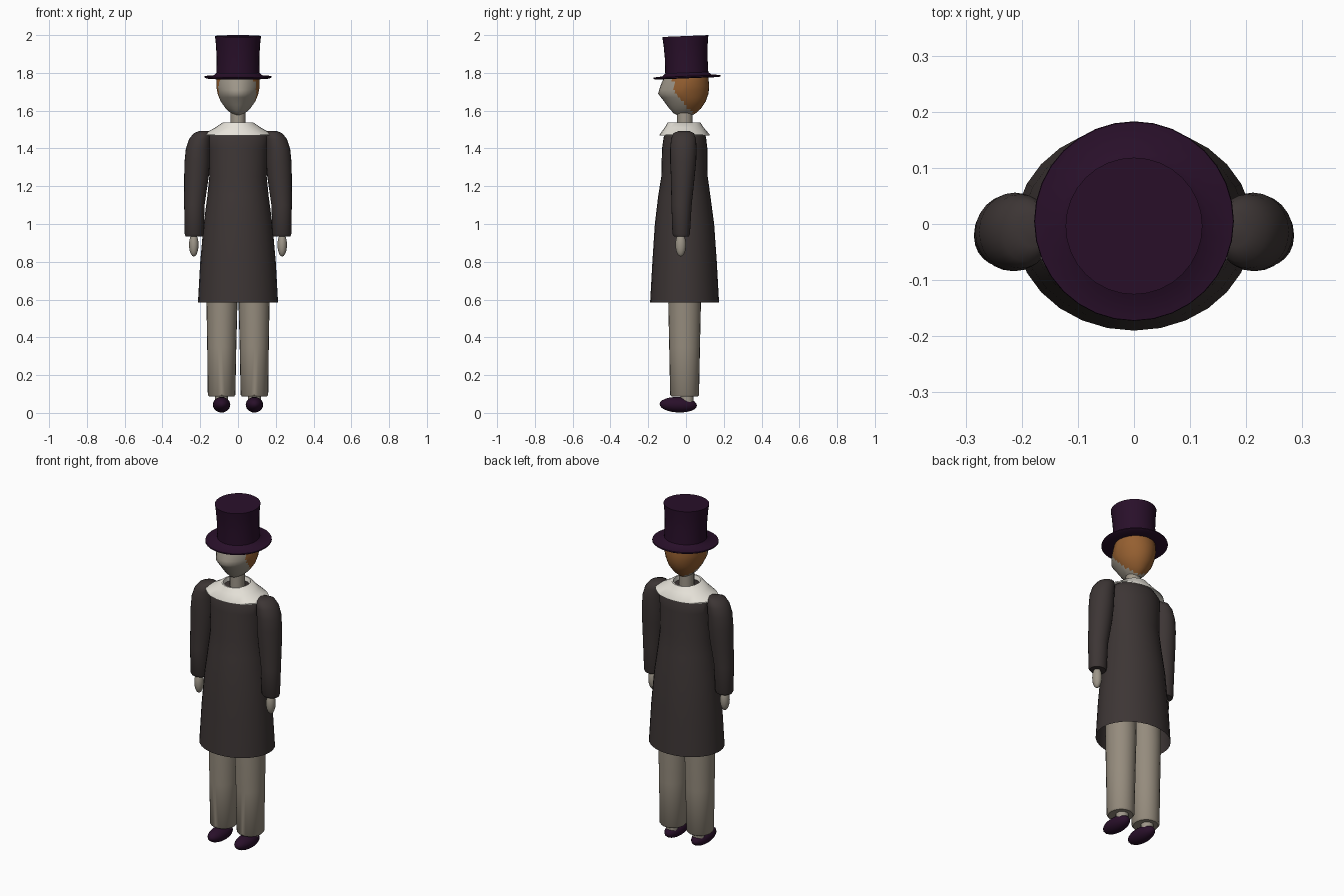
import bpy, bmesh
from math import sin, cos, pi, radians
from mathutils import Matrix, Vector

cube = bpy.data.objects.get("Cube")
if cube:
    bpy.data.objects.remove(cube, do_unlink=True)


def material(name, rgb):
    m = bpy.data.materials.new(name)
    m.use_nodes = True
    m.diffuse_color = (*rgb, 1)
    for node in m.node_tree.nodes:
        if node.type == 'BSDF_PRINCIPLED':
            node.inputs["Base Color"].default_value = (*rgb, 1)
            node.inputs["Roughness"].default_value = 0.8
    return m


PLUM = material("dark plum", (0.022, 0.005, 0.023))
COAT = material("charcoal brown", (0.046, 0.036, 0.035))
CREAM = material("cream white", (0.80, 0.77, 0.70))
TROUSER = material("warm grey", (0.30, 0.26, 0.205))
SKIN = material("pale skin", (0.34, 0.305, 0.25))
HAIR = material("ginger", (0.30, 0.115, 0.03))


def finish(name, bm, *mats, angle=40):
    bmesh.ops.recalc_face_normals(bm, faces=bm.faces)
    mesh = bpy.data.meshes.new(name)
    for f in bm.faces:
        f.smooth = True
    bm.to_mesh(mesh)
    bm.free()
    mesh.set_sharp_from_angle(angle=radians(angle))
    for m in mats:
        mesh.materials.append(m)
    obj = bpy.data.objects.new(name, mesh)
    bpy.context.collection.objects.link(obj)
    return obj


def loft(rings, segs=24, side=1, bottom=True, top=True, point=1.0):
    """Skin rings given as (z, centre x, half width, front y, back y)."""
    bm = bmesh.new()
    loops = []
    for z, cx, rx, front, back in rings:
        mid, ry = (front + back) / 2, (back - front) / 2
        loop = []
        for i in range(segs):
            c, s = cos(2 * pi * i / segs), sin(2 * pi * i / segs)
            y = s if s >= 0 else -abs(s) ** point
            loop.append(bm.verts.new((side * (cx + rx * c), mid + ry * y, z)))
        loops.append(loop)
    for a, b in zip(loops, loops[1:]):
        for i in range(segs):
            j = (i + 1) % segs
            bm.faces.new((a[i], a[j], b[j], b[i]))
    if bottom:
        bm.faces.new(loops[0])
    if top:
        bm.faces.new(loops[-1])
    return bm


def ellipsoid(name, centre, radii, mat, tilt=0):
    bm = bmesh.new()
    mtx = (Matrix.Translation(centre) @ Matrix.Rotation(tilt, 4, 'X')
           @ Matrix.Diagonal((*radii, 1)))
    bmesh.ops.create_uvsphere(bm, u_segments=20, v_segments=12, radius=1, matrix=mtx)
    return finish(name, bm, mat, angle=60)


# Top hat: one turned profile, tipped slightly forward
hat_profile = [(1.771, .10), (1.771, .17), (1.776, .178), (1.782, .177),
               (1.786, .13), (1.80, .114), (1.88, .113), (1.95, .117), (1.995, .122)]
hat = loft([(z, 0, r, .005 - r, .005 + r) for z, r in hat_profile], segs=32)
bmesh.ops.rotate(hat, cent=Vector((0, 0, 1.78)), matrix=Matrix.Rotation(.04, 3, 'X'),
                 verts=hat.verts)
finish("top_hat", hat, PLUM)

# Head: pointed face, with hair covering the back
head = loft([(1.573, 0, .02, -.04, .03), (1.585, 0, .036, -.064, .05),
             (1.61, 0, .064, -.088, .078), (1.65, 0, .092, -.117, .105),
             (1.69, 0, .108, -.148, .119), (1.73, 0, .115, -.136, .123),
             (1.78, 0, .112, -.115, .118), (1.82, 0, .096, -.092, .10),
             (1.85, 0, .07, -.06, .075)], segs=32, point=1.4)
bmesh.ops.subdivide_edges(head, edges=head.edges[:], cuts=1, use_grid_fill=True)
for f in head.faces:
    p = f.calc_center_median()
    hairline = max(-.055 + .2 * (1.765 - p.z), .055 - .95 * (p.z - 1.585))
    if p.x > 0:
        hairline -= .015
    f.material_index = 1 if p.y > hairline else 0
finish("head", head, SKIN, HAIR, angle=60)

# Neck
finish("neck", loft([(1.49, 0, .04, -.048, .035), (1.62, 0, .04, -.048, .035)],
                    segs=20), SKIN)

# Wide collar, open around the neck
finish("collar", loft([(1.468, 0, .184, -.14, .125), (1.475, 0, .184, -.139, .124),
                       (1.51, 0, .122, -.113, .094), (1.538, 0, .08, -.096, .076),
                       (1.538, 0, .072, -.088, .068), (1.51, 0, .068, -.08, .06)],
                      bottom=False, top=False), CREAM)

# Coat body, open at the hem
finish("coat", loft([(.585, 0, .212, -.19, .175), (.80, 0, .20, -.178, .163),
                     (1.0, 0, .182, -.165, .149), (1.15, 0, .162, -.147, .129),
                     (1.25, 0, .152, -.131, .115), (1.40, 0, .157, -.127, .113),
                     (1.46, 0, .162, -.118, .106), (1.495, 0, .128, -.104, .09),
                     (1.515, 0, .08, -.08, .065)], segs=28, bottom=False), COAT)

# Limbs, built for each side
for side, label in ((1, "left"), (-1, "right")):
    sleeve = loft([(.935, .232, .045, -.064, .016), (.947, .232, .05, -.072, .021),
                   (1.10, .231, .054, -.077, .03), (1.25, .22, .065, -.08, .046),
                   (1.33, .216, .067, -.084, .054), (1.40, .212, .064, -.084, .056),
                   (1.45, .202, .057, -.079, .053), (1.48, .19, .045, -.068, .042),
                   (1.492, .18, .026, -.04, .02)], side=side)
    finish(label + "_sleeve", sleeve, COAT, angle=50)
    ellipsoid(label + "_hand", (side * .234, -.028, .89), (.025, .028, .062), SKIN)
    leg = loft([(.086, .087, .066, -.076, .062), (.095, .087, .073, -.084, .069),
                (.35, .086, .077, -.089, .074), (.58, .085, .082, -.094, .079),
                (.80, .085, .08, -.09, .075)], side=side)
    finish(label + "_trouser_leg", leg, TROUSER)
    ankle = loft([(.05, .087, .034, -.03, .04), (.10, .087, .034, -.03, .04)],
                 segs=16, side=side)
    finish(label + "_ankle", ankle, SKIN)
    ellipsoid(label + "_shoe", (side * .087, -.041, .043), (.046, .099, .041), PLUM,
              tilt=-.04)
